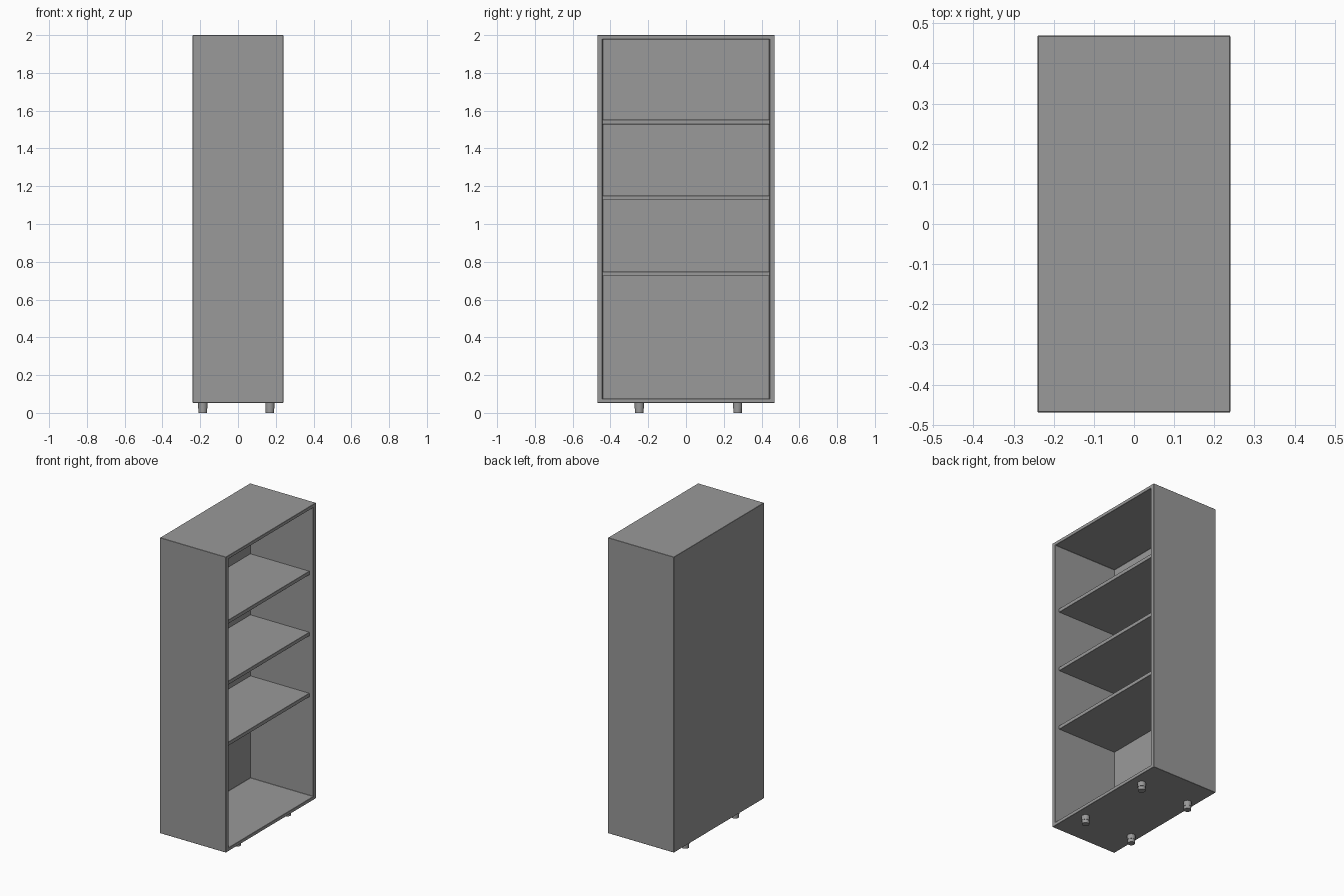
import bpy, bmesh
from math import cos, sin, tau
from mathutils import Vector

if "Cube" in bpy.data.objects:
    bpy.data.objects.remove(bpy.data.objects["Cube"])

X, Y = 0.24, 0.469            # half depth and half width of the case
Z0, Z1 = 0.053, 2.0           # case bottom and top
IN_Y = 0.442                  # half width of the opening
IN_Z0, IN_Z1 = 0.075, 1.978   # opening bottom and top
BACK_X = -0.219               # inner face of the back panel

grey = bpy.data.materials.new("dark_grey")
grey.diffuse_color = (0.32, 0.32, 0.32, 1)
grey.use_nodes = True
grey.node_tree.nodes["Principled BSDF"].inputs["Base Color"].default_value = grey.diffuse_color


def make_object(name, bm, bevel=0.0):
    bmesh.ops.recalc_face_normals(bm, faces=bm.faces)
    mesh = bpy.data.meshes.new(name)
    bm.to_mesh(mesh)
    bm.free()
    mesh.materials.append(grey)
    ob = bpy.data.objects.new(name, mesh)
    bpy.context.collection.objects.link(ob)
    if bevel:
        mod = ob.modifiers.new("edge_bevel", 'BEVEL')
        mod.width = bevel
        mod.segments = 1
    return ob


def box(lo, hi):
    bm = bmesh.new()
    bmesh.ops.create_cube(bm, size=1)
    for v in bm.verts:
        v.co = Vector([(a + b) / 2 + c * (b - a) for a, b, c in zip(lo, hi, v.co)])
    return bm


# Case: a solid block whose open side (+x) is inset and pushed in
bm = box((-X, -Y, Z0), (X, Y, Z1))
bm.normal_update()
opening = max(bm.faces, key=lambda f: f.normal.x)
bmesh.ops.inset_region(bm, faces=[opening], thickness=0.02)
for v in opening.verts:
    v.co.y = IN_Y if v.co.y > 0 else -IN_Y
    v.co.z = IN_Z1 if v.co.z > 1 else IN_Z0
result = bmesh.ops.extrude_discrete_faces(bm, faces=[opening])
for v in result["faces"][0].verts:
    v.co.x = BACK_X
make_object("case", bm, 0.0015)

# Shelves, set back slightly from the open side
for i, z in enumerate((0.736, 1.138, 1.54)):
    make_object(f"shelf_{i + 1}",
                box((BACK_X, -IN_Y, z - 0.012), (0.211, IN_Y, z + 0.012)), 0.001)


# Feet: short stepped cylinders
def foot(name, x, y, sides=24):
    bm = bmesh.new()
    rings = []
    for r, z in ((0.0225, 0), (0.0225, 0.022), (0.0245, 0.022), (0.0245, Z0 + 0.001)):
        rings.append([bm.verts.new((r * cos(tau * i / sides), r * sin(tau * i / sides), z))
                      for i in range(sides)])
    for a, b in zip(rings, rings[1:]):
        for i in range(sides):
            j = (i + 1) % sides
            bm.faces.new((a[i], a[j], b[j], b[i]))
    bm.faces.new(rings[0][::-1])
    bm.faces.new(rings[-1])
    ob = make_object(name, bm)
    ob.location = (x, y, 0)
    bpy.ops.object.select_all(action='DESELECT')
    ob.select_set(True)
    bpy.context.view_layer.objects.active = ob
    bpy.ops.object.shade_smooth_by_angle()


for x, side in ((-0.186, "back"), (0.169, "front")):
    for y, hand in ((-0.247, "left"), (0.273, "right")):
        foot(f"{side}_{hand}_foot", x, y)
